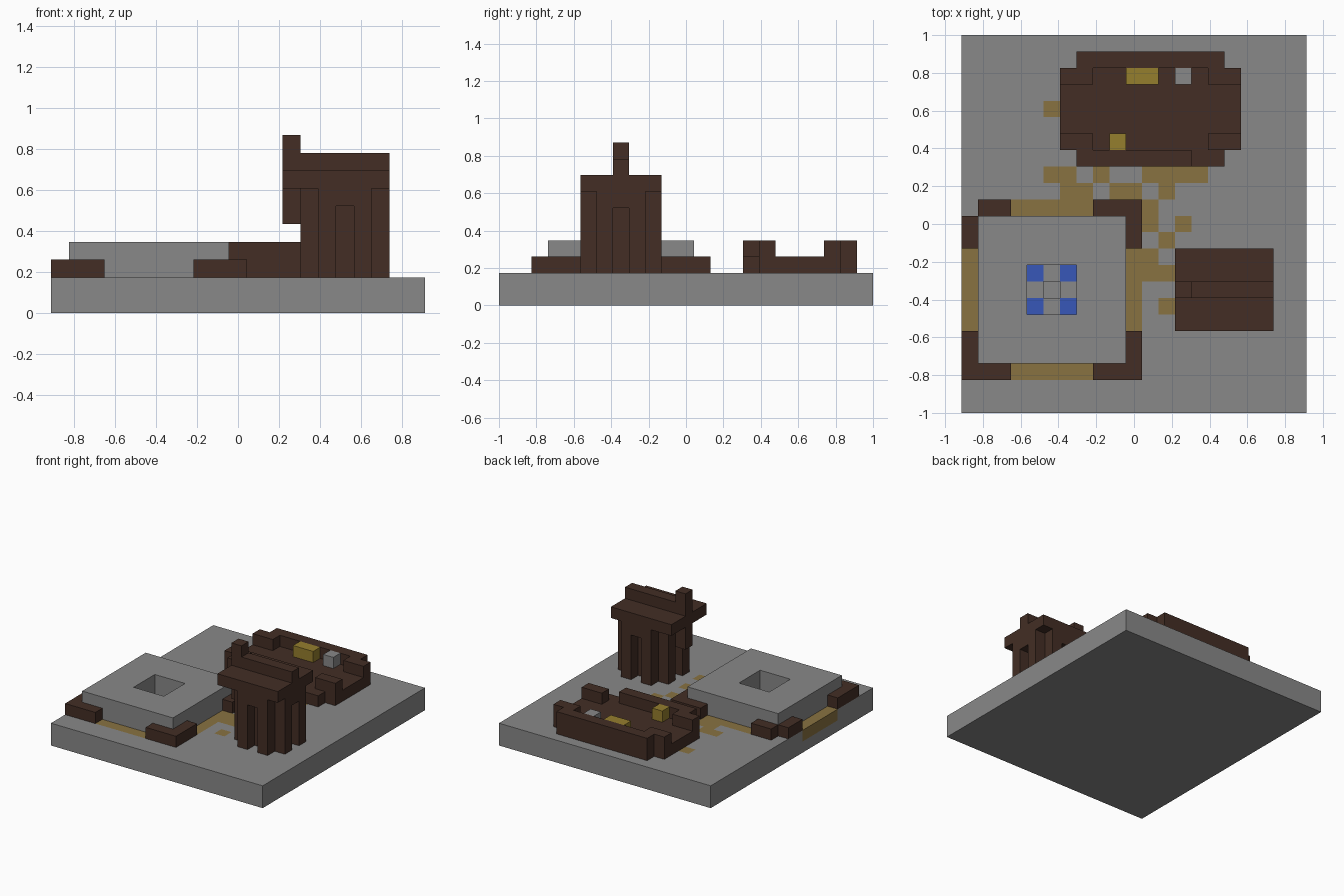
import bpy
import bmesh
from mathutils import Vector

cube = bpy.data.objects.get("Cube")
if cube:
    bpy.data.objects.remove(cube)

NX, NY = 21, 23
V = 2 / NY
ORIGIN = Vector((-NX / 2, -NY / 2, 0))


def material(name, r, g, b):
    m = bpy.data.materials.new(name)
    m.use_nodes = True
    m.diffuse_color = (r, g, b, 1)
    m.node_tree.nodes["Principled BSDF"].inputs["Base Color"].default_value = (r, g, b, 1)
    return m


STONE = material("stone grey", 0.25, 0.25, 0.25)
WOOD = material("dark wood", 0.056, 0.027, 0.018)
PATH = material("path tan", 0.25, 0.17, 0.053)
WATER = material("water blue", 0.038, 0.095, 0.48)
GOLD = material("straw yellow", 0.30, 0.21, 0.027)


def block(x0, x1, y0, y1, z0, z1):
    """Cells of a box, upper ends excluded."""
    return {(x, y, z) for x in range(x0, x1) for y in range(y0, y1) for z in range(z0, z1)}


def build(name, cells, mats, rule=lambda cell: 0):
    """Skin a set of unit cells with outer faces only, then merge flat areas."""
    bm = bmesh.new()
    for cell in cells:
        centre = Vector(cell) + Vector((0.5, 0.5, 0.5)) + ORIGIN
        for axis in range(3):
            for sign in (-1, 1):
                n = Vector((0, 0, 0))
                n[axis] = sign
                if tuple(int(c + d) for c, d in zip(cell, n)) in cells:
                    continue
                u = Vector((0, 0, 0))
                u[(axis + 1) % 3] = 0.5
                w = n.cross(u)
                quad = [centre + n / 2 + p for p in (-u - w, u - w, u + w, w - u)]
                face = bm.faces.new([bm.verts.new(p * V) for p in quad])
                face.material_index = rule(cell)
    bmesh.ops.remove_doubles(bm, verts=bm.verts[:], dist=V / 100)
    bmesh.ops.dissolve_limit(bm, angle_limit=0.01, verts=bm.verts[:],
                             edges=bm.edges[:], delimit={'MATERIAL'})
    mesh = bpy.data.meshes.new(name)
    bm.to_mesh(mesh)
    bm.free()
    for m in mats:
        mesh.materials.append(m)
    obj = bpy.data.objects.new(name, mesh)
    bpy.context.collection.objects.link(obj)
    return obj


# Ground slab with path tiles, pool corners and a central pit
trails = {18: [5], 14: [5, 6, 8, 11, 12, 13, 14], 13: [6, 7, 9, 10, 12],
          12: [11], 11: [11, 13], 10: [12], 9: [11], 8: [11, 12], 6: [12]}
path = {(x, y) for y, xs in trails.items() for x in xs}
path |= {(x, y) for x in (0, 10) for y in range(5, 10)}
path |= {(x, y) for x in range(3, 8) for y in (2, 12)}
pool = {(x, y) for x in (4, 6) for y in (6, 8)}


def ground_colour(cell):
    x, y, z = cell
    if z == 0:
        return 0
    return 1 if (x, y) in path else 2 if (x, y) in pool else 0


build("ground", block(0, NX, 0, NY, 0, 2) - {(5, 7, 1)}, [STONE, PATH, WATER], ground_colour)

# Stone platform around the pool
build("platform", block(1, 10, 3, 12, 2, 4) - block(4, 7, 6, 9, 2, 4), [STONE])

# Low corner walls around the platform
corners = {
    "front_right_wall": block(0, 3, 2, 3, 2, 3) | block(0, 1, 2, 5, 2, 3),
    "front_left_wall": block(8, 11, 2, 3, 2, 3) | block(10, 11, 2, 5, 2, 3),
    "back_left_wall": block(8, 11, 12, 13, 2, 3) | block(10, 11, 10, 13, 2, 3),
    "back_right_wall": block(1, 3, 12, 13, 2, 3) | block(0, 1, 10, 12, 2, 3),
}
for name, cells in corners.items():
    build(name, cells, [WOOD])

# Tower: core, paired legs with lintels on four sides, roof, ridge, chimney
tower = block(15, 18, 6, 9, 2, 7)
for side in (5, 9):
    tower |= block(15, 18, side, side + 1, 2, 7) - block(16, 17, side, side + 1, 2, 6)
for side in (14, 18):
    tower |= block(side, side + 1, 6, 9, 2, 7) - block(side, side + 1, 7, 8, 2, 6)
tower |= block(13, 19, 5, 10, 7, 8) | block(13, 19, 7, 8, 8, 9) | block(13, 14, 7, 8, 5, 10)
build("tower", tower, [WOOD])

# Hall: raised floor, back and front walls, corner posts
hall = block(6, 17, 16, 21, 2, 3) | block(7, 16, 15, 22, 2, 3)
hall |= block(7, 16, 21, 22, 3, 4) | block(7, 14, 15, 16, 3, 4)
for y in (16, 20):
    hall |= block(6, 8, y, y + 1, 3, 4) | block(15, 17, y, y + 1, 3, 4)
build("hall", hall, [WOOD])

# Furniture on the hall floor
build("straw_bed", block(10, 12, 20, 21, 3, 4), [GOLD])
build("straw_bale", block(9, 10, 16, 17, 3, 4), [GOLD])
build("stone_oven", block(13, 14, 20, 21, 3, 4), [STONE])
